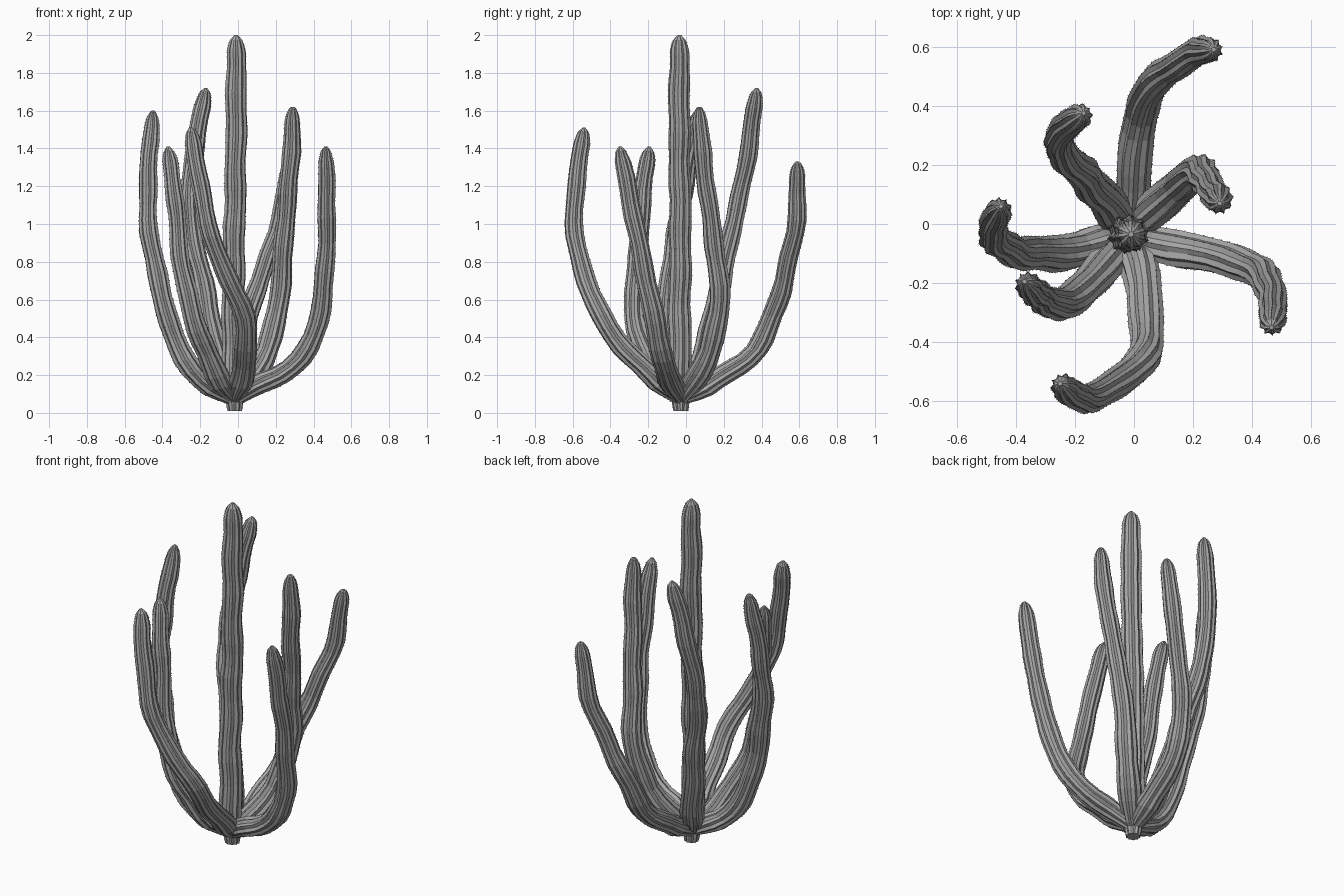
import bpy, bmesh, math, random
from mathutils import Vector

random.seed(4)
if "Cube" in bpy.data.objects:
    bpy.data.objects.remove(bpy.data.objects["Cube"])


def make_material(name, grey):
    mat = bpy.data.materials.new(name)
    mat.use_nodes = True
    colour = (grey, grey, grey, 1)
    mat.diffuse_color = colour
    mat.node_tree.nodes["Principled BSDF"].inputs["Base Color"].default_value = colour
    return mat


SKIN = make_material("cactus grey", 0.38)
UP = Vector((0, 0, 1))
ROOT = (-0.02, -0.03, 0.07)
RIBS = 10
STEP = 0.07


def smooth_path(points):
    """Dense Catmull-Rom curve, resampled at even steps with a finer tip."""
    p = [Vector(q) for q in points]
    p = [2 * p[0] - p[1]] + p + [2 * p[-1] - p[-2]]
    dense = []
    for a, b, c, d in zip(p, p[1:], p[2:], p[3:]):
        for i in range(40):
            t = i / 40
            dense.append(0.5 * (2 * b + (c - a) * t + (2 * a - 5 * b + 4 * c - d) * t * t
                                + (3 * b - a - 3 * c + d) * t ** 3))
    dense.append(p[-2])
    dist = [0]
    for a, b in zip(dense, dense[1:]):
        dist.append(dist[-1] + (b - a).length)
    total = dist[-1]
    n = round((total - 0.1) / STEP)
    stops = [(total - 0.1) * i / n for i in range(n + 1)]
    stops += [total - g for g in (0.07, 0.045, 0.025, 0.01, 0.002)]
    result = []
    for s in stops:
        k = min(range(len(dist)), key=lambda j: abs(dist[j] - s))
        tangent = (dense[min(k + 1, len(dense) - 1)] - dense[max(k - 1, 0)]).normalized()
        result.append((dense[k], tangent, s, total))
    return result


def ribbed_stem(name, points, low=0.064, high=0.047):
    """Ribbed column swept along a path, with spine tufts on each rib."""
    bm = bmesh.new()
    rings, crests = [], []
    phase = random.random() * math.tau
    for centre, tangent, s, total in smooth_path(points):
        axis = (tangent + 0.8 * UP).normalized()
        side = (Vector((1, 0, 0)) - axis * axis.x).normalized()
        other = axis.cross(side)
        left = total - s
        radius = low + (high - low) * min(1, s / total * 1.5)
        radius *= 1 + 0.04 * math.sin(s * 26 + phase) + random.uniform(-0.02, 0.02)
        radius *= min(1, 0.6 + s * 3) * min(1, 0.82 + left * 0.7)
        if left < 0.1:
            radius *= math.sqrt(1 - (1 - left / 0.1) ** 2)
        sway = 0.003 * math.sin(s * 17 + phase) * min(1, left * 5)
        middle = centre + (side + other) * sway
        ring, crest = [], []
        for i in range(RIBS * 2):
            a = math.tau * i / (RIBS * 2) + phase
            out = side * math.cos(a) + other * math.sin(a)
            ring.append(bm.verts.new(middle + out * radius * (0.87 if i % 2 else 1.04)))
            if i % 2 == 0:
                crest.append((ring[-1].co.copy(), out))
        rings.append(ring)
        crests.append(crest)
    for a, b in zip(rings, rings[1:]):
        for i in range(len(a)):
            j = (i + 1) % len(a)
            bm.faces.new((a[i], a[j], b[j], b[i]))
    bm.faces.new(rings[0][::-1])
    bm.faces.new(rings[-1])
    # spine tufts
    for lower, upper in zip(crests[:-3], crests[1:-2]):
        for (p, out), (q, _) in zip(lower, upper):
            along = (q - p).normalized()
            across = along.cross(out)
            for t in (0.25, 0.75):
                c = p.lerp(q, t) - out * 0.002
                base = [bm.verts.new(c + v) for v in
                        (along * 0.004, across * 0.002 - along * 0.003,
                         -across * 0.002 - along * 0.003)]
                tip = bm.verts.new(c + out * 0.006 + along * random.uniform(-0.004, 0.004))
                for i in range(3):
                    bm.faces.new((base[i], base[(i + 1) % 3], tip))
    bmesh.ops.recalc_face_normals(bm, faces=bm.faces)
    mesh = bpy.data.meshes.new(name)
    bm.to_mesh(mesh)
    bm.free()
    mesh.materials.append(SKIN)
    obj = bpy.data.objects.new(name, mesh)
    bpy.context.collection.objects.link(obj)


# Central column
ribbed_stem("central_stem", [(-0.02, -0.03, 0.01), (-0.025, -0.035, 0.5), (-0.02, -0.03, 0.9),
                             (-0.01, -0.035, 1.5), (-0.01, -0.035, 2)], 0.062, 0.055)

# Outer arms, each rising from the shared root
ARMS = {
    "back_left_arm": [(0, 0.15, 0.17), (0.02, 0.36, 0.32), (0.07, 0.48, 0.57),
                      (0.15, 0.54, 0.8), (0.22, 0.585, 1.02), (0.27, 0.59, 1.33)],
    "back_right_arm": [(-0.08, 0.06, 0.22), (-0.14, 0.13, 0.45), (-0.19, 0.19, 0.72),
                       (-0.25, 0.25, 1), (-0.24, 0.32, 1.32), (-0.17, 0.375, 1.72)],
    "left_arm": [(0.1, 0.08, 0.22), (0.18, 0.15, 0.42), (0.22, 0.18, 0.62),
                 (0.25, 0.135, 1), (0.28, 0.09, 1.35), (0.29, 0.07, 1.62)],
    "front_left_arm": [(0.1, -0.07, 0.145), (0.25, -0.105, 0.22), (0.37, -0.135, 0.34),
                       (0.44, -0.18, 0.56), (0.47, -0.26, 0.95), (0.465, -0.35, 1.41)],
    "front_arm": [(0.02, -0.16, 0.18), (0.045, -0.36, 0.38), (0.02, -0.47, 0.56),
                  (-0.11, -0.57, 0.84), (-0.18, -0.59, 1.1), (-0.25, -0.54, 1.51)],
    "front_right_arm": [(-0.1, -0.14, 0.18), (-0.2, -0.245, 0.4), (-0.26, -0.275, 0.6),
                        (-0.305, -0.255, 0.82), (-0.335, -0.23, 1.15), (-0.37, -0.195, 1.41)],
    "right_arm": [(-0.2, -0.09, 0.18), (-0.33, -0.1, 0.38), (-0.4, -0.095, 0.62),
                  (-0.47, -0.05, 0.96), (-0.475, 0, 1.25), (-0.45, 0.06, 1.6)],
}
for arm_name, path in ARMS.items():
    ribbed_stem(arm_name, [ROOT] + path)
